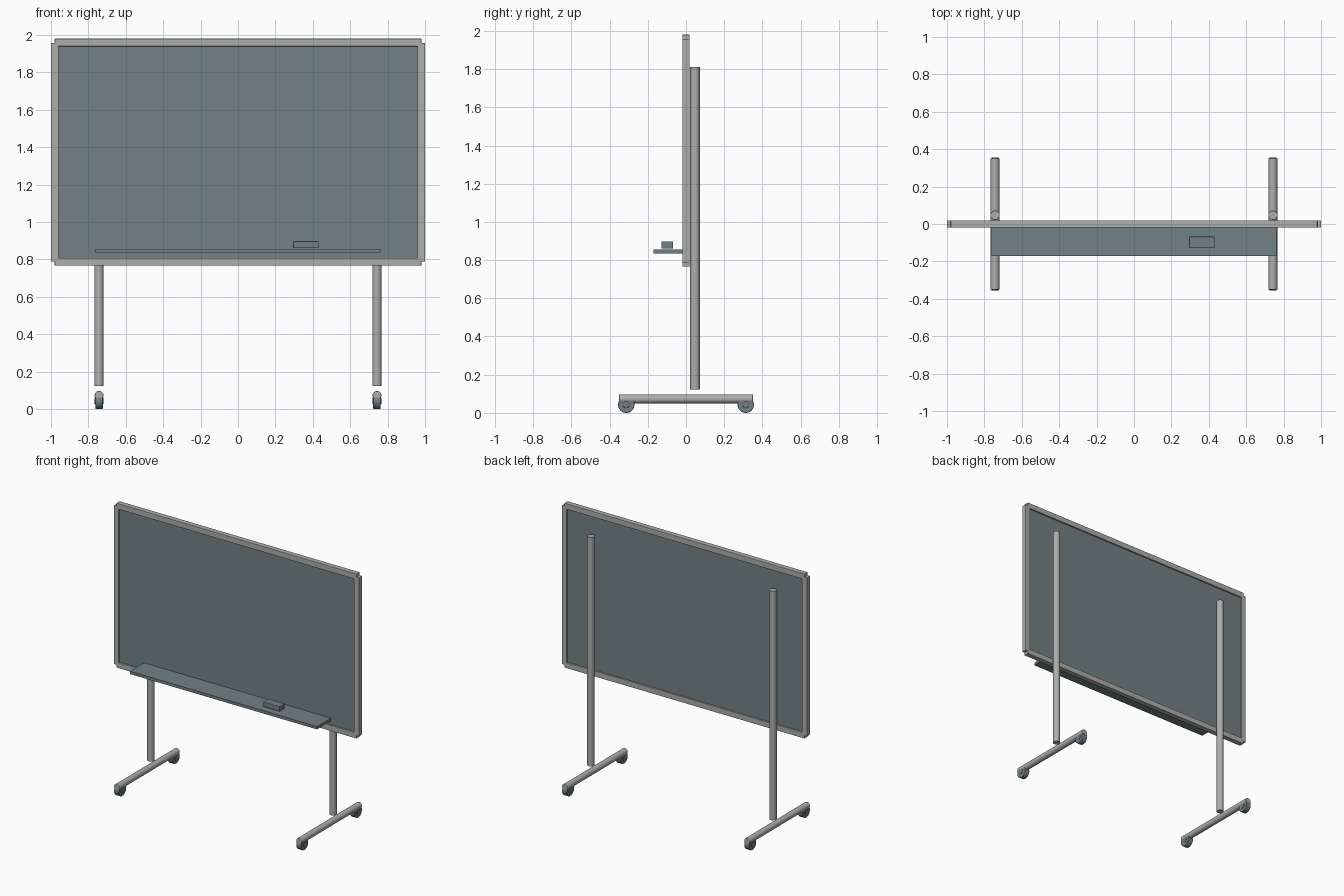
import bpy, math

if "Cube" in bpy.data.objects:
    bpy.data.objects.remove(bpy.data.objects["Cube"])


def material(name, rgb):
    m = bpy.data.materials.new(name)
    m.diffuse_color = (*rgb, 1)
    m.use_nodes = True
    m.node_tree.nodes["Principled BSDF"].inputs["Base Color"].default_value = m.diffuse_color
    return m


METAL = material("light_metal", (0.42, 0.43, 0.41))
SLATE = material("slate_grey", (0.17, 0.22, 0.24))


def finish(o, name, mat, bevel):
    o.name = name
    o.data.materials.append(mat)
    if bevel:
        b = o.modifiers.new("bevel", "BEVEL")
        b.width, b.segments = bevel, 2
        b.limit_method = "ANGLE"
        b.angle_limit = math.radians(60)
    return o


def box(name, lo, hi, mat, bevel=0):
    bpy.ops.mesh.primitive_cube_add(size=1, location=[(a + b) / 2 for a, b in zip(lo, hi)])
    o = bpy.context.object
    o.scale = [b - a for a, b in zip(lo, hi)]
    bpy.ops.object.transform_apply(location=False, rotation=False, scale=True)
    return finish(o, name, mat, bevel)


def rod(name, centre, r, length, axis, mat, bevel=0):
    rot = {"x": (0, math.pi / 2, 0), "y": (math.pi / 2, 0, 0), "z": (0, 0, 0)}[axis]
    bpy.ops.mesh.primitive_cylinder_add(vertices=32, radius=r, depth=length,
                                        location=centre, rotation=rot)
    bpy.ops.object.shade_smooth_by_angle(angle=math.radians(30))
    return finish(bpy.context.object, name, mat, bevel)


# writing panel, recessed inside the frame
box("board_panel", (-0.965, -0.008, 0.80), (0.965, 0.008, 1.945), SLATE)

# frame rails with stepped corners
for name, z in (("frame_bottom", 0.767), ("frame_top", 1.939)):
    box(name, (-0.98, -0.019, z), (0.98, 0.019, z + 0.041), METAL, 0.002)
for name, x in (("frame_left", -1.0), ("frame_right", 0.96)):
    box(name, (x, -0.019, 0.788), (x + 0.04, 0.019, 1.958), METAL, 0.002)

# tray and eraser
box("tray", (-0.763, -0.17, 0.835), (0.763, -0.006, 0.856), SLATE)
box("eraser", (0.295, -0.128, 0.861), (0.43, -0.068, 0.897), SLATE, 0.003)

# stand: upright posts, feet and castors
for side, x in (("left", -0.743), ("right", 0.743)):
    rod(f"post_{side}", (x, 0.047, 0.967), 0.025, 1.69, "z", METAL, 0.002)
    rod(f"foot_{side}", (x, 0, 0.073), 0.0235, 0.702, "y", METAL, 0.003)
    for end, y in (("front", -0.313), ("back", 0.313)):
        rod(f"wheel_{side}_{end}", (x, y, 0.043), 0.043, 0.04, "x", SLATE, 0.003)
        rod(f"hub_{side}_{end}", (x, y, 0.043), 0.018, 0.046, "x", SLATE, 0.002)
